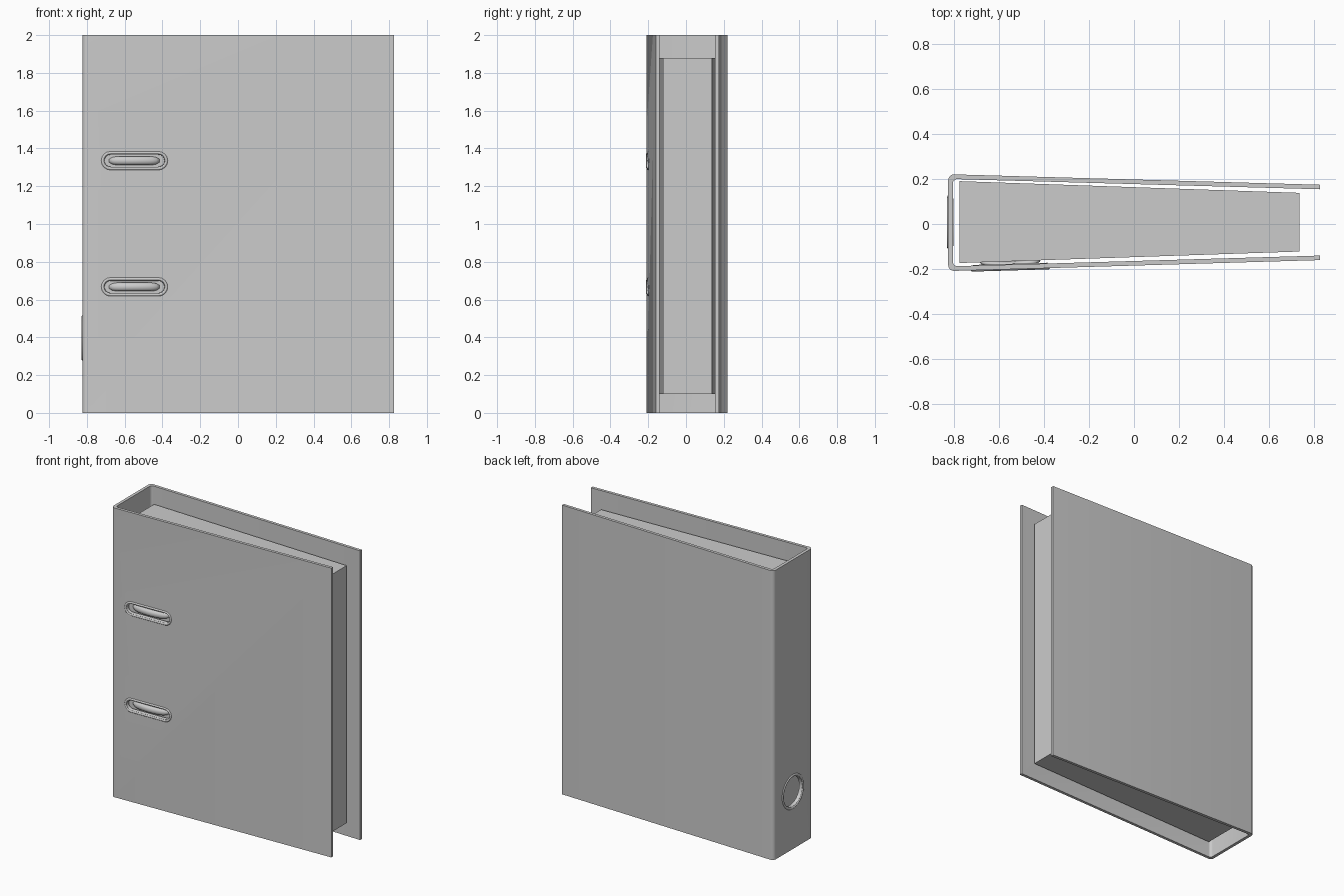
import bpy, bmesh, math
from mathutils import Matrix, Vector

if "Cube" in bpy.data.objects:
    bpy.data.objects.remove(bpy.data.objects["Cube"])


def make(name, bm, smooth=True):
    bmesh.ops.recalc_face_normals(bm, faces=bm.faces[:])
    me = bpy.data.meshes.new(name)
    bm.to_mesh(me)
    bm.free()
    ob = bpy.data.objects.new(name, me)
    bpy.context.collection.objects.link(ob)
    return ob


def smooth(ob, deg=35):
    bpy.ops.object.select_all(action='DESELECT')
    ob.select_set(True)
    bpy.context.view_layer.objects.active = ob
    bpy.ops.object.shade_smooth_by_angle(angle=math.radians(deg))


def prism(name, pts, z0, z1):
    bm = bmesh.new()
    f = bm.faces.new([bm.verts.new((x, y, z0)) for x, y in pts])
    ext = bmesh.ops.extrude_face_region(bm, geom=[f])
    vs = [g for g in ext['geom'] if isinstance(g, bmesh.types.BMVert)]
    bmesh.ops.translate(bm, verts=vs, vec=(0, 0, z1 - z0))
    return make(name, bm)


def loft(name, loops, closed):
    """Skin a list of point loops; close it into a ring or cap both ends."""
    bm = bmesh.new()
    rows = [[bm.verts.new(p) for p in l] for l in loops]
    n = len(rows[0])
    for i in range(len(rows) if closed else len(rows) - 1):
        a, b = rows[i], rows[(i + 1) % len(rows)]
        for j in range(n):
            k = (j + 1) % n
            bm.faces.new((a[j], a[k], b[k], b[j]))
    if not closed:
        bm.faces.new(rows[0])
        bm.faces.new(rows[-1])
    return make(name, bm)


def frame(origin, dx):
    """Local x along dx, local y up, local z outwards."""
    x, y = Vector(dx).normalized(), Vector((0, 0, 1))
    m = Matrix((x, y, x.cross(y))).transposed().to_4x4()
    m.translation = origin
    return m


def slot(m, half, r, h, seg):
    """Stadium outline with straight half-length, end radius r, at height h."""
    pts = []
    for side in (0, 1):
        for i in range(seg + 1):
            a = math.pi * (side - 0.5 + i / seg)
            cx = -half if side else half
            pts.append(m @ Vector((cx + r * math.cos(a), r * math.sin(a), h)))
    return pts if half else pts[:seg] + pts[seg + 1:-1]


def fillet(c, r, a0, a1, n=5):
    return [(c[0] + r * math.cos(math.radians(a0 + (a1 - a0) * i / n)),
             c[1] + r * math.sin(math.radians(a0 + (a1 - a0) * i / n))) for i in range(n + 1)]


# Cover: U-shaped board tapering towards the opening
outer = fillet((-0.798, 0.194), 0.026, 90, 180) + fillet((-0.798, -0.182), 0.026, 180, 270)
inner = fillet((-0.785, -0.169), 0.018, 270, 180) + fillet((-0.785, 0.181), 0.018, 180, 90)
cover = prism("cover", [(0.826, 0.174)] + outer + [(0.826, -0.16), (0.826, -0.14)]
              + inner + [(0.826, 0.154)], 0, 2)

# Paper block
prism("paper_block", [(-0.775, 0.19), (-0.775, -0.173), (0.735, -0.122), (0.735, 0.138)], 0.1, 1.88)

# Openings with raised eyelets: two slots in the front, one finger hole in the spine
slope = (1, 0.0296, 0)
fx = -0.548
fy = -0.208 + 0.0296 * (fx + 0.798)
openings = [("slot_eyelet_low", (fx, fy, 0.667), slope, 0.127, 0.05, 0.032, 8),
            ("slot_eyelet_high", (fx, fy, 1.335), slope, 0.127, 0.05, 0.032, 8),
            ("finger_ring", (-0.824, 0.008, 0.397), (0, -1, 0), 0, 0.12, 0.1, 20)]
for name, org, dx, half, ro, ri, seg in openings:
    m = frame(org, dx)
    w = ro - ri
    prof = [(ro, -0.001), (ro - 0.15 * w, 0.003), (ro - 0.4 * w, 0.0055), (ro - 0.65 * w, 0.0045),
            (ro - 0.85 * w, 0.0005), (ri, -0.006), (ri, -0.023), (ri + 0.3 * w, -0.024),
            (ri + 0.3 * w, -0.001)]
    smooth(loft(name, [slot(m, half, r, h, seg) for r, h in prof], True), 45)
    cutter = loft(name + "_cutter", [slot(m, half, ri + 0.1 * w, h, seg) for h in (-0.05, 0.05)], False)
    cutter.hide_render = True
    cutter.hide_set(True)
    mod = cover.modifiers.new(name, 'BOOLEAN')
    mod.operation, mod.solver, mod.object = 'DIFFERENCE', 'EXACT', cutter
    # Bowed metal loop showing through each front slot
    if half:
        loops = []
        for i in range(17):
            t = -1 + i / 8
            r = 0.023 * (1 - abs(t) ** 8 * 0.6)
            c = Vector((0.133 * t, 0, -0.016 - 0.022 * t * t))
            loops.append([m @ (c + Vector((0, r * math.cos(a), 0.8 * r * math.sin(a))))
                          for a in (math.tau * k / 12 for k in range(12))])
        smooth(loft(name.replace("slot_eyelet", "metal_loop"), loops, False), 60)

# Apply the cuts and remove the cutters
bpy.ops.object.select_all(action='DESELECT')
cover.select_set(True)
bpy.context.view_layer.objects.active = cover
for mod in list(cover.modifiers):
    bpy.ops.object.modifier_apply(modifier=mod.name)
for ob in [o for o in bpy.data.objects if o.name.endswith("_cutter")]:
    bpy.data.objects.remove(ob)
smooth(cover, 30)
